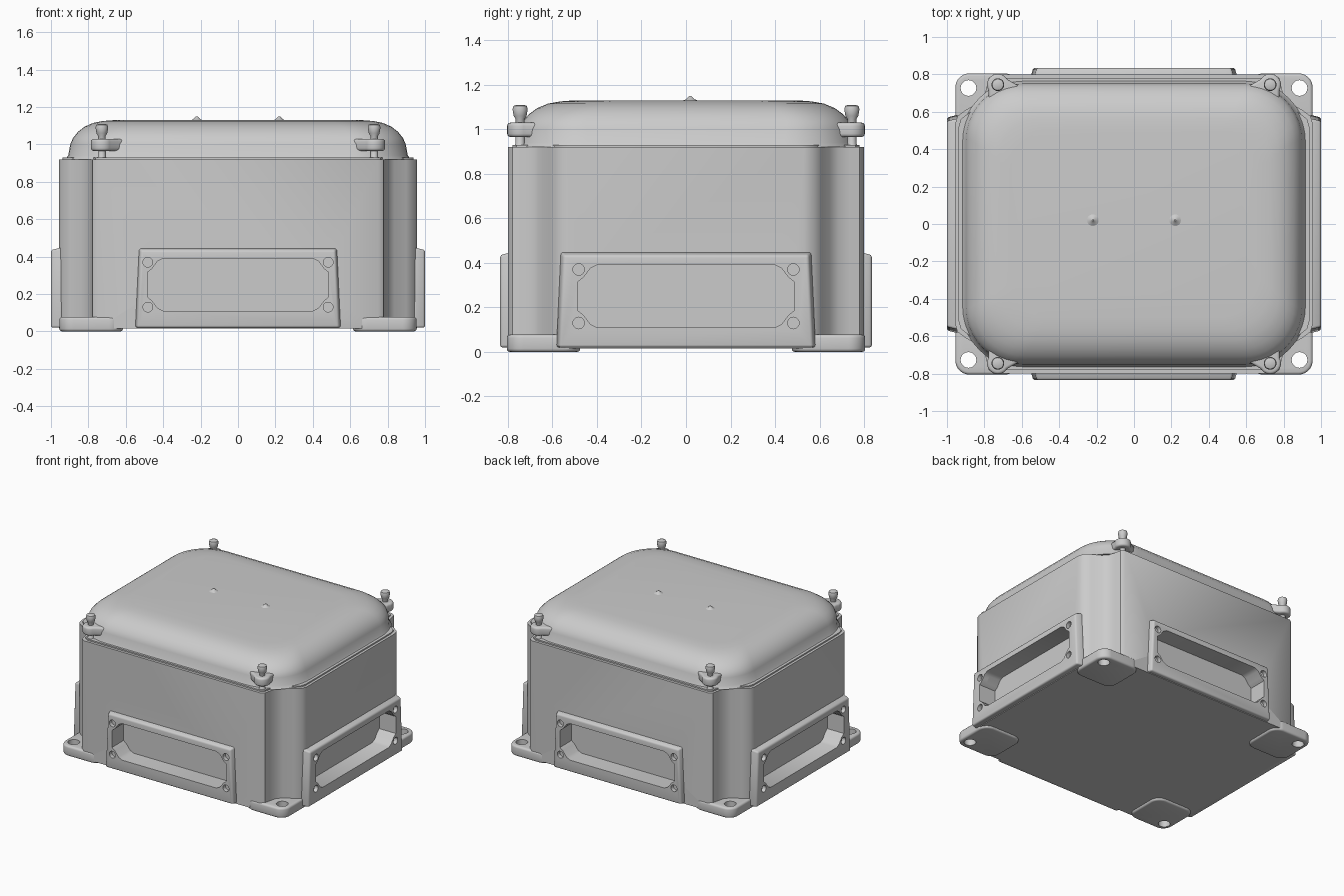
import bpy, bmesh, math
from mathutils import Matrix, Vector

if "Cube" in bpy.data.objects:
    bpy.data.objects.remove(bpy.data.objects["Cube"])

grey = bpy.data.materials.new("cast grey")
grey.use_nodes = True
grey.diffuse_color = (0.6, 0.6, 0.6, 1)
grey.node_tree.nodes["Principled BSDF"].inputs["Base Color"].default_value = (0.6, 0.6, 0.6, 1)


def loft(name, rings, matrix=None, bevel=0, angle=40):
    """Skin a stack of equal-length point rings, capped at both ends."""
    bm = bmesh.new()
    rows = [[bm.verts.new(p) for p in ring] for ring in rings]
    n = len(rows[0])
    for a, b in zip(rows, rows[1:]):
        for i in range(n):
            j = (i + 1) % n
            bm.faces.new((a[i], a[j], b[j], b[i]))
    bm.faces.new(rows[0][::-1])
    bm.faces.new(rows[-1])
    if matrix:
        bm.transform(matrix)
    bmesh.ops.recalc_face_normals(bm, faces=bm.faces)
    mesh = bpy.data.meshes.new(name)
    bm.to_mesh(mesh)
    bm.free()
    mesh.materials.append(grey)
    obj = bpy.data.objects.new(name, mesh)
    bpy.context.collection.objects.link(obj)
    select(obj)
    if bevel:
        mod = obj.modifiers.new("soft edges", 'BEVEL')
        mod.width, mod.segments = bevel, 3
        mod.limit_method, mod.angle_limit = 'ANGLE', math.radians(50)
        bpy.ops.object.modifier_apply(modifier=mod.name)
    bpy.ops.object.shade_smooth_by_angle(angle=math.radians(angle))
    return obj


def select(obj):
    bpy.ops.object.select_all(action='DESELECT')
    obj.select_set(True)
    bpy.context.view_layer.objects.active = obj


def prism(name, outline, z0, z1, **kw):
    return loft(name, [[(x, y, z) for x, y in outline] for z in (z0, z1)], **kw)


def cut(obj, cutters):
    select(obj)
    for c in cutters:
        mod = obj.modifiers.new("cut", 'BOOLEAN')
        mod.object, mod.solver = c, 'EXACT'
        bpy.ops.object.modifier_apply(modifier=mod.name)
    bpy.ops.object.shade_smooth_by_angle(angle=math.radians(40))


def mirrored(quarter):
    """Complete a +x +y quarter outline to all four corners."""
    half = quarter + [(-x, y) for x, y in reversed(quarter)]
    return half + [(-x, -y) for x, y in half]


def rounded(hx, hy, r, steps=10):
    arc = [math.radians(90 * i / steps) for i in range(steps + 1)]
    return mirrored([(hx - r + r * math.cos(a), hy - r + r * math.sin(a)) for a in arc])


def circle(r, cx=0, cy=0, n=20):
    return [(cx + r * math.cos(math.tau * i / n), cy + r * math.sin(math.tau * i / n)) for i in range(n)]


def turned(name, profile, cx, cy):
    return loft(name, [[(x, y, z) for x, y in circle(r, cx, cy)] for r, z in profile])


# Main housing with scooped corners
corner = [(0.957, 0.53), (0.945, 0.575), (0.90, 0.61), (0.835, 0.645), (0.80, 0.685),
          (0.787, 0.735), (0.777, 0.78), (0.75, 0.80)]
body = prism("housing", mirrored(corner), 0.015, 0.92)

# Cable entry pads on the four sides, each with a recessed window and screw holes
sides = [("front", 0, 0.835, 0.54, 0.485), ("left", 90, 1.0, 0.57, 0.485),
         ("back", 180, 0.835, 0.54, 0.485), ("right", 270, 1.0, 0.57, 0.485)]
helpers = []
for side, turn, reach, half, window in sides:
    # local x runs along the wall, local y is height, local z points outwards
    m = Matrix.Rotation(math.radians(turn), 4, 'Z') @ Matrix.Rotation(math.radians(90), 4, 'X')
    rings = [[(x, y, z) for x, y in ((-h, 0.02), (h, 0.02), (h - 0.02, t), (0.02 - h, t))]
             for h, t, z in ((half + 0.015, 0.45, reach - 0.06), (half, 0.435, reach))]
    pad = loft(side + "_entry_pad", rings, matrix=m, bevel=0.012)
    opening = [(x, y + 0.25) for x, y in mirrored(
        [(window, 0.065), (window - 0.025, 0.085), (window - 0.055, 0.125), (window - 0.085, 0.14)])]
    cutter = prism("window_cutter", opening, reach - 0.14, reach + 0.1, matrix=m)
    holes = [prism("screw_cutter", circle(0.026, sx * 0.482, y), reach - 0.03, reach + 0.1, matrix=m)
             for sx in (-1, 1) for y in (0.13, 0.37)]
    cut(body, [cutter])
    cut(pad, [cutter] + holes)
    helpers += [cutter] + holes

# Domed lid over a thin sealing rim
prism("sealing_rim", [(x * 0.98, y * 0.975) for x, y in mirrored(corner)], 0.91, 0.93)
lid_profile = [(0.925, 0.77, 0.92), (0.908, 0.757, 0.94), (0.897, 0.75, 1.0), (0.882, 0.735, 1.035),
               (0.855, 0.705, 1.068), (0.82, 0.668, 1.095), (0.775, 0.62, 1.115),
               (0.725, 0.565, 1.125), (0.66, 0.50, 1.13)]
loft("lid", [[(x, y, z) for x, y in rounded(hx, hy, 0.33 - 0.12 * i / 8)]
             for i, (hx, hy, z) in enumerate(lid_profile)], angle=60)

# Small casting nubs on top of the lid
for name, x in (("left", 0.22), ("right", -0.22)):
    turned(name + "_lid_nub", [(0.045, 1.125), (0.02, 1.134), (0.004, 1.15)], x, 0.02)

for sx, xname in ((1, "left"), (-1, "right")):
    for sy, yname in ((1, "back"), (-1, "front")):
        tag = f"{yname}_{xname}_"
        # Mounting foot with a through hole
        base = rounded(0.17, 0.165, 0.075)
        foot = prism(tag + "foot", [(sx * 0.785 + x, sy * 0.64 + y) for x, y in base],
                     0, 0.078, bevel=0.015)
        hole = prism("bolt_hole_cutter", circle(0.042, sx * 0.885, sy * 0.727), -0.1, 0.2)
        cut(foot, [hole])
        helpers.append(hole)
        # Lid ear: a round tip widening towards the lid
        px, py = sx * 0.728, sy * 0.745
        tip = Vector((sx * 0.5, sy * 0.85)).normalized()
        across = Vector((-tip.y, tip.x))
        ear = []
        for i in range(13):
            a = math.radians(-90 + 15 * i)
            ear.append(Vector((px, py)) + 0.058 * (tip * math.cos(a) + across * math.sin(a)))
        root = Vector((px, py)) - tip * 0.13
        ear += [root + across * 0.13, root - across * 0.13]
        prism(tag + "lid_ear", [tuple(p) for p in ear], 0.965, 1.03, bevel=0.015)
        # Captive lid screw
        turned(tag + "lid_screw", [(0.036, 0.915), (0.02, 0.935), (0.02, 1.045), (0.029, 1.06),
                                   (0.034, 1.09), (0.03, 1.105), (0.015, 1.11)], px, py)

for h in helpers:
    bpy.data.objects.remove(h)
